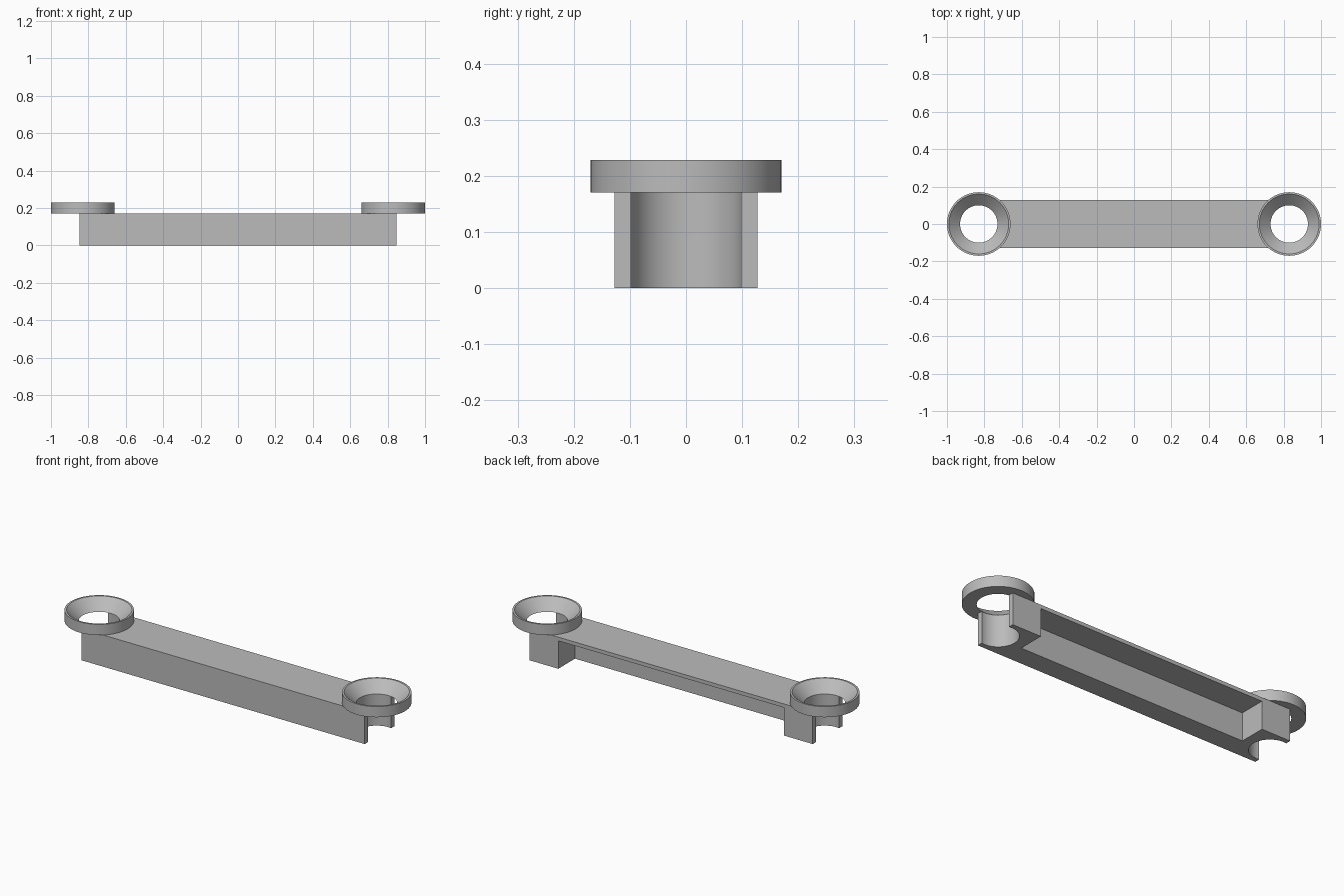
import bpy
import bmesh
import math
from mathutils import Vector

cube = bpy.data.objects.get("Cube")
if cube:
    bpy.data.objects.remove(cube, do_unlink=True)

# Main dimensions
HOLE_X, HOLE_R = 0.83, 0.1
BAR_X, BAR_Y, BAR_TOP = 0.847, 0.127, 0.171
RIM_TOP, RIM_R, LIP_R = 0.229, 0.17, 0.16
POCKET_X, POCKET_Y, PLATE = 0.675, -0.016, 0.02
SEGMENTS = 64

grey = bpy.data.materials.new("plain_grey")
colour = (0.5, 0.5, 0.5, 1)
grey.use_nodes = True
grey.diffuse_color = colour
grey.node_tree.nodes["Principled BSDF"].inputs["Base Color"].default_value = colour


def finish(name, bm):
    bmesh.ops.recalc_face_normals(bm, faces=bm.faces)
    mesh = bpy.data.meshes.new(name)
    bm.to_mesh(mesh)
    bm.free()
    mesh.materials.append(grey)
    obj = bpy.data.objects.new(name, mesh)
    bpy.context.collection.objects.link(obj)
    return obj


def box(name, low, high):
    bm = bmesh.new()
    bmesh.ops.create_cube(bm, size=1)
    low, high = Vector(low), Vector(high)
    bmesh.ops.scale(bm, vec=high - low, verts=bm.verts)
    bmesh.ops.translate(bm, vec=(low + high) / 2, verts=bm.verts)
    return finish(name, bm)


def cylinder(name, x, radius, depth):
    bm = bmesh.new()
    bmesh.ops.create_cone(bm, cap_ends=True, segments=SEGMENTS,
                          radius1=radius, radius2=radius, depth=depth)
    bmesh.ops.translate(bm, vec=(x, 0, 0), verts=bm.verts)
    return finish(name, bm)


def select_only(obj):
    bpy.ops.object.select_all(action='DESELECT')
    obj.select_set(True)
    bpy.context.view_layer.objects.active = obj


def smooth(obj):
    select_only(obj)
    bpy.ops.object.shade_smooth_by_angle(angle=math.radians(30))


def cut(obj, cutter):
    mod = obj.modifiers.new("cut", 'BOOLEAN')
    mod.operation, mod.solver, mod.object = 'DIFFERENCE', 'EXACT', cutter
    select_only(obj)
    bpy.ops.object.modifier_apply(modifier=mod.name)
    bpy.data.objects.remove(cutter, do_unlink=True)


def countersunk_ring(name, x):
    # Closed cross-section spun about the vertical axis
    profile = [(HOLE_R, BAR_TOP), (RIM_R, BAR_TOP), (RIM_R, RIM_TOP), (LIP_R, RIM_TOP)]
    bm = bmesh.new()
    verts = [bm.verts.new((r, 0, z)) for r, z in profile]
    edges = [bm.edges.new((verts[i - 1], verts[i])) for i in range(len(verts))]
    bmesh.ops.spin(bm, geom=verts + edges, cent=(0, 0, 0), axis=(0, 0, 1),
                   angle=math.tau, steps=SEGMENTS, use_merge=False)
    bmesh.ops.remove_doubles(bm, verts=bm.verts, dist=0.0001)
    bmesh.ops.translate(bm, vec=(x, 0, 0), verts=bm.verts)
    smooth(finish(name, bm))


# Bar with a pocket open to the back and below, under a thin top plate
bar = box("bar", (-BAR_X, -BAR_Y, 0), (BAR_X, BAR_Y, BAR_TOP))
cut(bar, box("pocket_cutter", (-POCKET_X, POCKET_Y, -0.1),
             (POCKET_X, 0.3, BAR_TOP - PLATE)))

# Round bores at the ends, with a countersunk ring above each
for side, sign in (("left", 1), ("right", -1)):
    cut(bar, cylinder(side + "_bore_cutter", sign * HOLE_X, HOLE_R, 1))
    countersunk_ring(side + "_ring", sign * HOLE_X)
smooth(bar)
